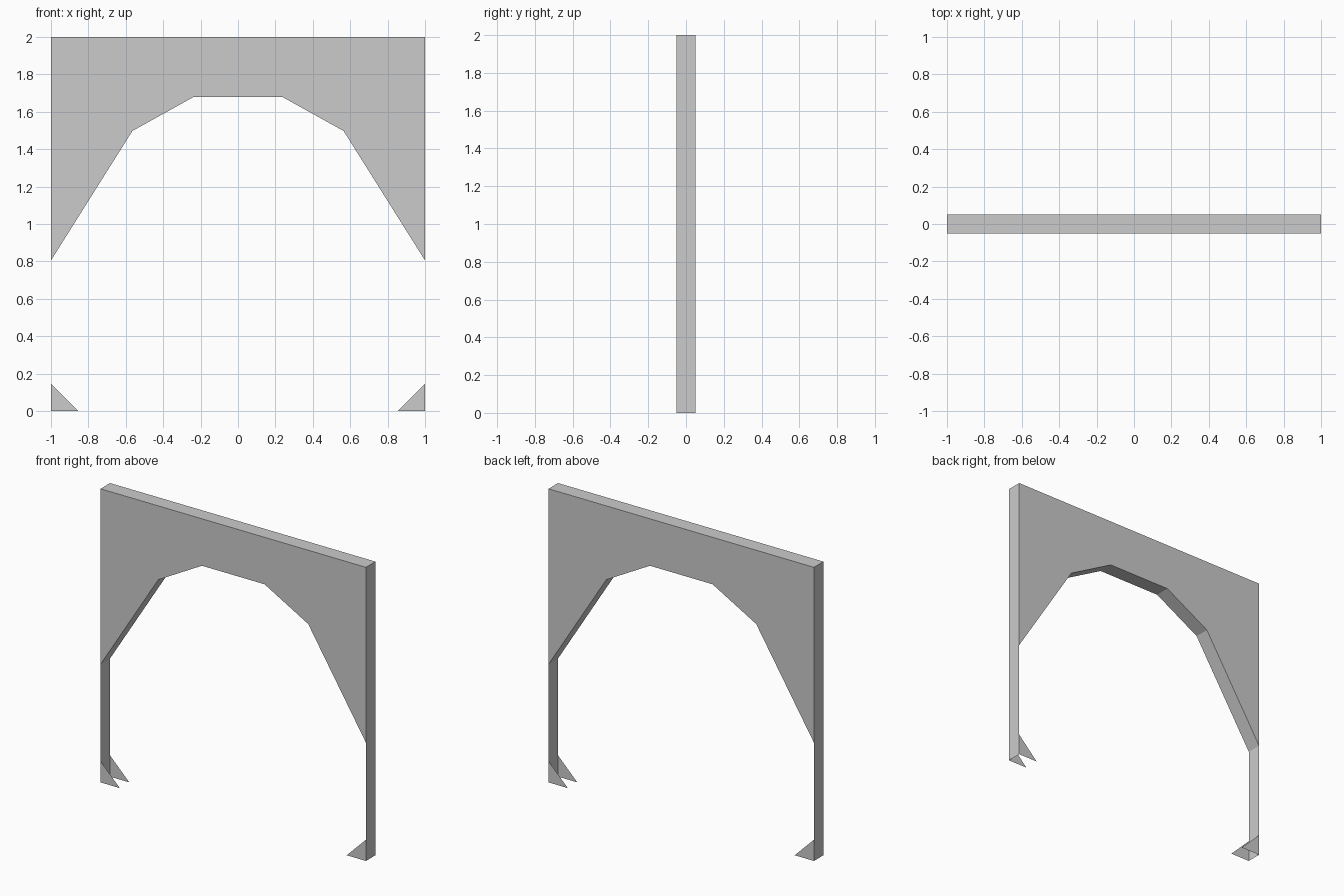
import bpy

if "Cube" in bpy.data.objects:
    bpy.data.objects.remove(bpy.data.objects["Cube"])

HALF_DEPTH = 0.051
FOOT = 0.145
SPRING = 0.805


def make_object(name, verts, faces):
    mesh = bpy.data.meshes.new(name)
    mesh.from_pydata(verts, [], faces)
    mesh.update()
    obj = bpy.data.objects.new(name, mesh)
    bpy.context.collection.objects.link(obj)
    return obj


# Arch panel: closed prism with a faceted underside
right = [(0.236, 1.68), (0.565, 1.497), (1.0, SPRING), (1.0, 2.0)]
profile = right + [(-x, z) for x, z in reversed(right)]
n = len(profile)
verts = [(x, y, z) for y in (-HALF_DEPTH, HALF_DEPTH) for x, z in profile]
faces = [tuple(range(n)), tuple(reversed(range(n, 2 * n)))]
faces += [((i + 1) % n, i, i + n, (i + 1) % n + n) for i in range(n)]
make_object("arch_panel", verts, faces)

for side, label in ((-1, "left"), (1, "right")):
    # Thin side post: a single sheet below the arch
    ring = [(side, -HALF_DEPTH, 0), (side, HALF_DEPTH, 0),
            (side, HALF_DEPTH, SPRING), (side, -HALF_DEPTH, SPRING)]
    make_object(label + "_post", ring if side > 0 else ring[::-1], [(0, 1, 2, 3)])

    # Open triangular corner plates on the front and back
    for y, face_label in ((-HALF_DEPTH, "front"), (HALF_DEPTH, "back")):
        tri = [(side, y, 0), (side, y, FOOT), (side * (1 - FOOT), y, 0)]
        if side * y > 0:
            tri.reverse()
        make_object(f"{label}_{face_label}_foot", tri, [(0, 1, 2)])
